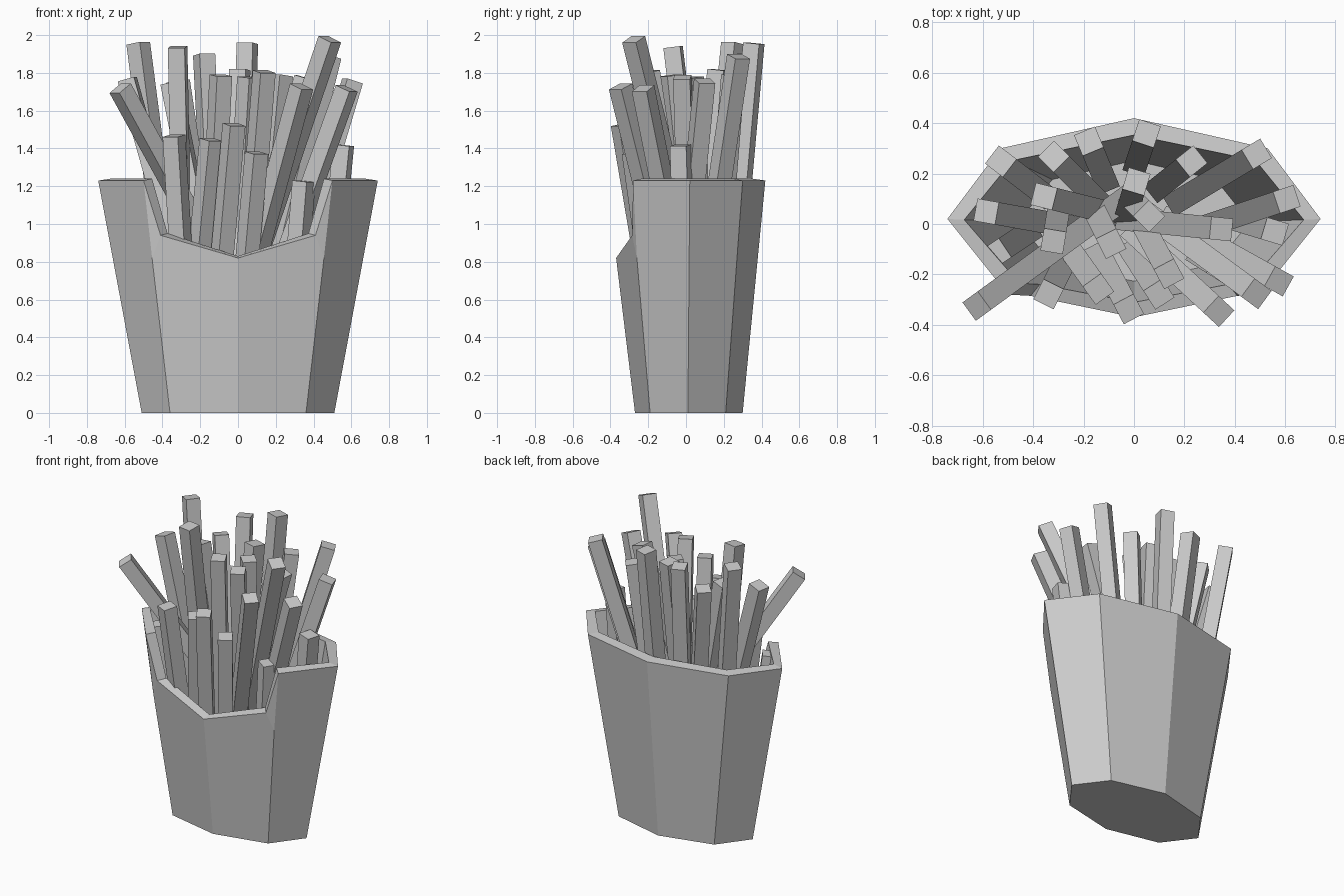
import bpy, bmesh
from mathutils import Vector, Matrix

default_cube = bpy.data.objects.get("Cube")
if default_cube:
    bpy.data.objects.remove(default_cube, do_unlink=True)

grey = bpy.data.materials.new("plain_grey")
grey.use_nodes = True
colour = (0.6, 0.6, 0.6, 1)
grey.diffuse_color = colour
grey.node_tree.nodes["Principled BSDF"].inputs["Base Color"].default_value = colour


def add_object(name, bm):
    """Turn a bmesh into a flat shaded object with the shared material."""
    mesh = bpy.data.meshes.new(name)
    bmesh.ops.recalc_face_normals(bm, faces=bm.faces[:])
    bm.to_mesh(mesh)
    bm.free()
    mesh.materials.append(grey)
    obj = bpy.data.objects.new(name, mesh)
    bpy.context.collection.objects.link(obj)
    return obj


# Carton: the left half, with walls of some thickness, is mirrored across x
base_ring = [(0, -.27, 0), (.36, -.19, 0), (.51, .01, 0), (.36, .21, 0), (0, .3, 0)]
rim_ring = [(0, -.37, .82), (.41, -.285, .94), (.5, -.28, 1.23),
            (.74, .02, 1.23), (.53, .3, 1.23), (0, .42, 1.23)]
bm = bmesh.new()


def ring(points, sx=1, sy=1, lift=0):
    return [bm.verts.new((x * sx, y * sy, z + lift)) for x, y, z in points]


base = ring(base_ring)
rim = ring(rim_ring)
inner_base = ring(base_ring, .9, .84, .04)
inner_rim = ring(rim_ring, .91, .84, .01)
fold = bm.verts.new((.455, -.26, .82))

front, dip, corner, side, back_corner, back = rim
bm.faces.new((base[0], base[1], fold, dip, front))
bm.faces.new((fold, corner, dip))
bm.faces.new((base[1], base[2], side, corner, fold))
bm.faces.new((base[2], base[3], back_corner, side))
bm.faces.new((base[3], base[4], back, back_corner))
bm.faces.new(base)

# Carton lining, floor and rim
bm.faces.new((inner_base[0], inner_base[1], inner_rim[1], inner_rim[0]))
bm.faces.new((inner_base[1], inner_rim[2], inner_rim[1]))
for i in (1, 2, 3):
    bm.faces.new((inner_base[i], inner_base[i + 1], inner_rim[i + 2], inner_rim[i + 1]))
bm.faces.new(inner_base)
for i in range(len(rim) - 1):
    bm.faces.new((rim[i], rim[i + 1], inner_rim[i + 1], inner_rim[i]))

carton = add_object("carton", bm)
mirror = carton.modifiers.new("mirror_halves", 'MIRROR')
mirror.use_axis[0] = True
mirror.merge_threshold = 0.001


# Fries: square sticks given by tip position and lean per unit of height
def add_fry(name, tip, lean, width=0.09, length=1.3):
    tip = Vector(tip)
    direction = Vector((lean[0], lean[1], 1)).normalized()
    length = min(length, (tip.z - 0.2) / direction.z)
    turn = direction.to_track_quat('Z', 'Y').to_matrix().to_4x4()
    place = Matrix.Translation(tip - direction * (length / 2 + width * 0.15)) @ turn
    bm = bmesh.new()
    size = Matrix.Diagonal((width, width, length, 1))
    bmesh.ops.create_cube(bm, size=1, matrix=place @ size)
    add_object(name, bm)


fries = [
    # back row
    ((-.53, .25, 1.97), (-.13, .1)),
    ((-.32, .27, 1.77), (-.15, .15)),
    ((-.18, .33, 1.91), (-.05, .12)),
    ((.05, .36, 1.97), (.03, .09)),
    ((.23, .25, 1.8), (.1, .08)),
    ((.49, .28, 1.9), (.25, .15)),
    # middle row
    ((-.59, .05, 1.78), (-.28, .05)),
    ((-.36, .11, 1.76), (-.2, .05)),
    ((-.32, -.07, 1.95), (-.02, -.12)),
    ((-.09, -.08, 1.8), (.05, -.1)),
    ((.01, .17, 1.83), (.03, .1)),
    ((.06, .03, 1.79), (.06, -.06)),
    ((.35, -.02, 1.79), (.3, -.03)),
    ((.61, .1, 1.77), (.3, .1)),
    ((.56, -.03, 1.43), (.1, -.03)),
    # front row
    ((-.63, -.33, 1.73), (-.55, -.4)),
    ((-.55, -.12, 1.24), (-.12, -.08)),
    ((-.34, -.28, 1.48), (-.06, -.12)),
    ((-.14, -.26, 1.46), (.1, -.14)),
    ((-.02, -.34, 1.54), (.09, -.17)),
    ((.1, -.28, 1.39), (.09, -.14)),
    ((.14, -.2, 1.82), (.08, -.15)),
    ((.34, -.35, 1.74), (.27, -.25)),
    ((.49, -.28, 1.99), (.34, -.25)),
    ((.58, -.23, 1.73), (.36, -.2)),
    ((.35, -.18, 1.24), (.08, -.05)),
]
for number, (tip, lean) in enumerate(fries, 1):
    add_fry(f"fry_{number}", tip, lean)
